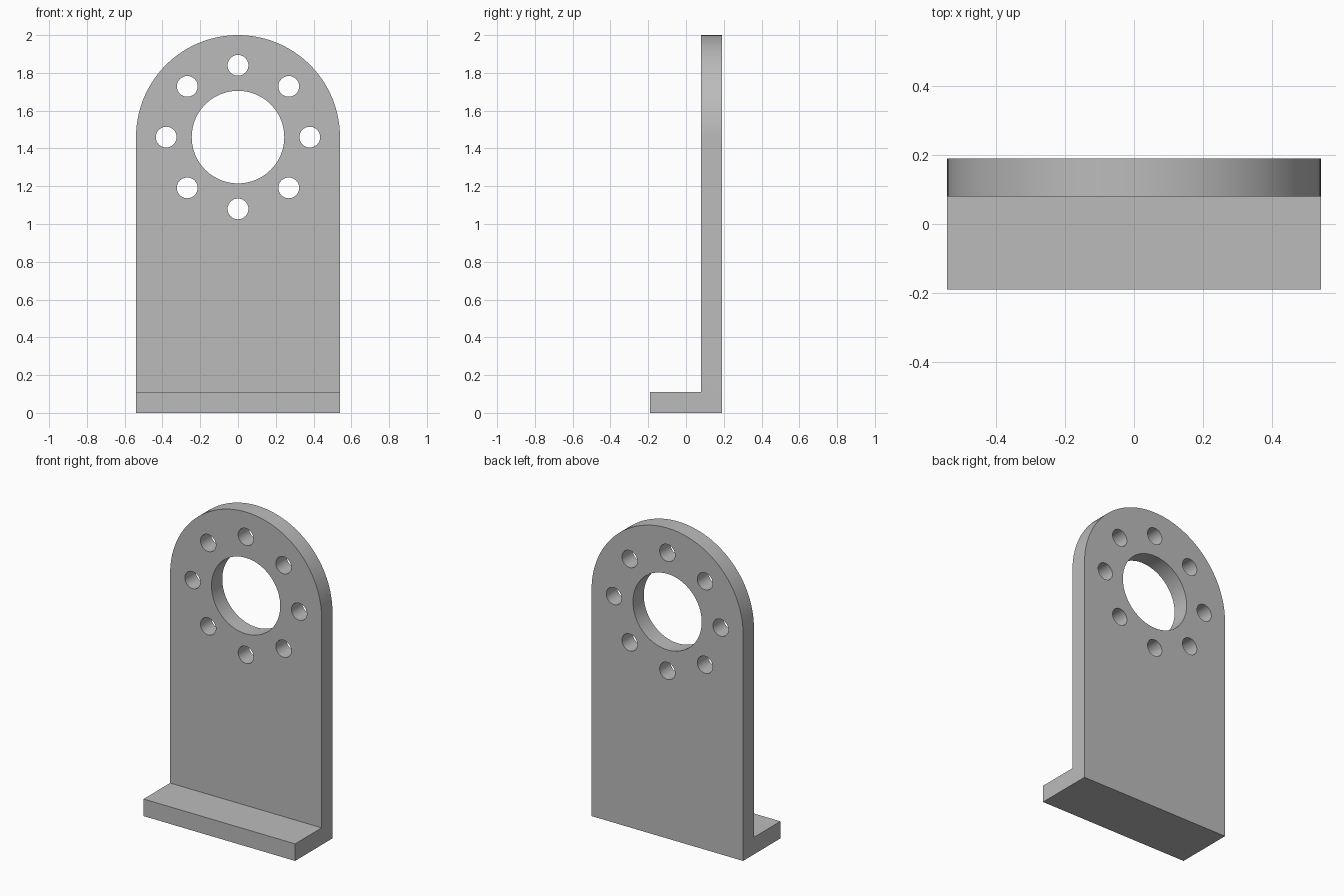
import bpy, bmesh
from math import sin, cos, pi, radians
from mathutils import Vector

cube = bpy.data.objects.get("Cube")
if cube:
    bpy.data.objects.remove(cube, do_unlink=True)

HALF_W = 0.54
AXIS_Z = 1.46                  # centre of the arch and the bore
FRONT, PLATE_FRONT, BACK = -0.19, 0.08, 0.19
FOOT_H = 0.11
BORE_R, BOLT_R, BOLT_CIRCLE = 0.245, 0.055, 0.38

grey = bpy.data.materials.new("plain grey")
grey.use_nodes = True
colour = (0.5, 0.5, 0.5, 1)
grey.diffuse_color = colour
grey.node_tree.nodes["Principled BSDF"].inputs["Base Color"].default_value = colour


def make_object(name, bm):
    bmesh.ops.recalc_face_normals(bm, faces=bm.faces)
    mesh = bpy.data.meshes.new(name)
    bm.to_mesh(mesh)
    bm.free()
    mesh.materials.append(grey)
    obj = bpy.data.objects.new(name, mesh)
    bpy.context.collection.objects.link(obj)
    return obj


def extrude_y(bm, faces, dy):
    out = bmesh.ops.extrude_face_region(bm, geom=faces)["geom"]
    verts = [g for g in out if isinstance(g, bmesh.types.BMVert)]
    bmesh.ops.translate(bm, verts=verts, vec=(0, dy, 0))
    return [g for g in out if isinstance(g, bmesh.types.BMFace)]


# Arched plate with a foot drawn forward from its bottom strip
bm = bmesh.new()
steps = 64
arch = [bm.verts.new((HALF_W * cos(pi * i / steps), BACK,
                      AXIS_Z + HALF_W * sin(pi * i / steps))) for i in range(steps + 1)]
low_l, low_r, mid_r, mid_l = [bm.verts.new((x, BACK, z)) for x, z in (
    (-HALF_W, 0), (HALF_W, 0), (HALF_W, FOOT_H), (-HALF_W, FOOT_H))]
panel = bm.faces.new(arch + [mid_l, mid_r])
strip = bm.faces.new((low_l, low_r, mid_r, mid_l))
fronts = extrude_y(bm, [panel, strip], PLATE_FRONT - BACK)
# keep a back wall whether or not the extrusion consumed it
if not panel.is_valid:
    bm.verts.ensure_lookup_table()
    bm.faces.new(arch + [mid_l, mid_r])
    bm.faces.new((low_l, low_r, mid_r, mid_l))
foot_front = min(fronts, key=lambda f: f.calc_center_median().z)
moved = extrude_y(bm, [foot_front], FRONT - PLATE_FRONT)
if foot_front.is_valid:
    bmesh.ops.delete(bm, geom=[foot_front], context="FACES_ONLY")
bmesh.ops.recalc_face_normals(bm, faces=bm.faces)
bmesh.ops.dissolve_limit(bm, angle_limit=radians(0.5), verts=bm.verts, edges=bm.edges)
bracket = make_object("mounting_bracket", bm)

# Centre bore and ring of bolt holes
holes = [(0, AXIS_Z, BORE_R, 96)]
for i in range(8):
    a = i * pi / 4
    holes.append((BOLT_CIRCLE * cos(a), AXIS_Z + BOLT_CIRCLE * sin(a), BOLT_R, 40))
bm = bmesh.new()
for x, z, radius, sides in holes:
    ring = [bm.verts.new(Vector((x + radius * cos(2 * pi * i / sides), 0,
                                 z + radius * sin(2 * pi * i / sides)))) for i in range(sides)]
    disc = bm.faces.new(ring)
    extrude_y(bm, [disc], 0.3)
cutter = make_object("hole_cutter", bm)
cutter.hide_render = True

cut = bracket.modifiers.new("holes", "BOOLEAN")
cut.operation = "DIFFERENCE"
cut.solver = "EXACT"
cut.object = cutter
bpy.ops.object.select_all(action="DESELECT")
bpy.context.view_layer.objects.active = bracket
bracket.select_set(True)
bpy.ops.object.modifier_apply(modifier=cut.name)
bpy.data.objects.remove(cutter, do_unlink=True)
bpy.ops.object.shade_smooth_by_angle(angle=radians(30))
